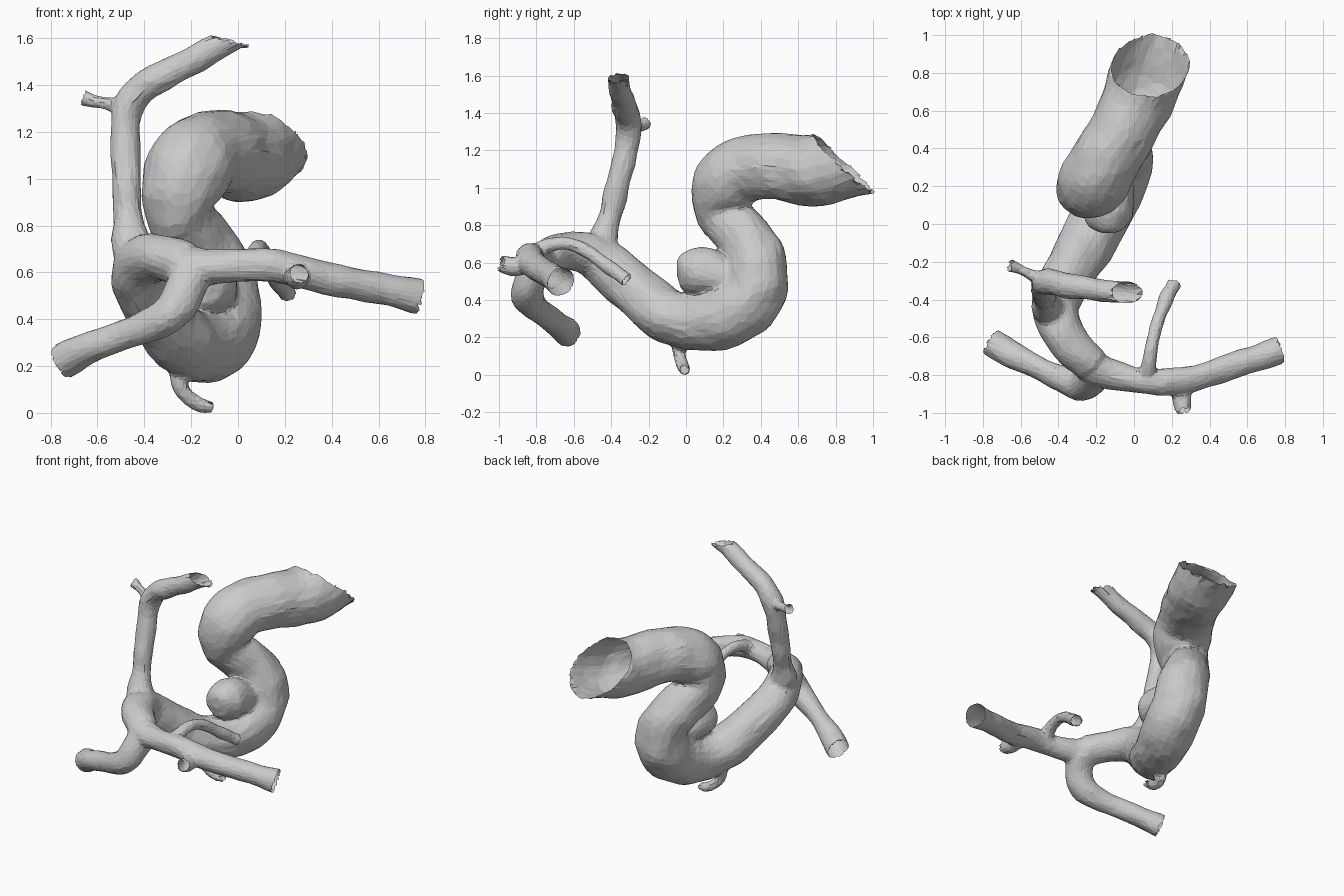
import bpy, bmesh, math, random
from mathutils import Vector, noise

if "Cube" in bpy.data.objects:
    bpy.data.objects.remove(bpy.data.objects["Cube"])

random.seed(4)
SIDES = 18
cuts = []          # (point, outward direction, reach) for every open vessel end
bm = bmesh.new()


def spline(pts, steps=6):
    """Catmull-Rom through (x, y, z, radius) points."""
    p = [Vector(q) for q in pts]
    p = [2 * p[0] - p[1]] + p + [2 * p[-1] - p[-2]]
    out = []
    for i in range(1, len(p) - 2):
        a, b, c, d = p[i - 1:i + 3]
        for s in range(steps):
            t = s / steps
            out.append(0.5 * (2 * b + (c - a) * t + (2 * a - 5 * b + 4 * c - d) * t * t
                              + (3 * b - a - 3 * c + d) * t ** 3))
    return out + [p[-2]]


def tube(pts, open_end=True):
    """Closed round tube along a path; its far end is opened later."""
    path = spline(pts)
    pos = [q.to_3d() for q in path]
    rings, side = [], None
    for i, c in enumerate(pos):
        d = (pos[min(i + 1, len(pos) - 1)] - pos[max(i - 1, 0)]).normalized()
        side = d.orthogonal() if side is None else side - d * side.dot(d)
        side.normalize()
        up = d.cross(side)
        r = path[i][3]
        rings.append([bm.verts.new(c + r * (math.cos(a) * side + math.sin(a) * up))
                      for a in (2 * math.pi * k / SIDES for k in range(SIDES))])
    for a, b in zip(rings, rings[1:]):
        for k in range(SIDES):
            n = (k + 1) % SIDES
            bm.faces.new((a[k], a[n], b[n], b[k]))
    bm.faces.new(rings[0][::-1])
    bm.faces.new(rings[-1])
    if open_end:
        cuts.append((pos[-1] - d * 0.015, d, path[-1][3] * 1.8))


# Wide S-shaped parent vessel, running from the slanted opening to the fork
tube([(0.21, 1.2, 1.25, .2), (0.115, 0.92, 1.17, .2), (0.035, 0.7, 1.1, .192),
      (-0.07, 0.48, 1.115, .178), (-0.17, 0.31, 1.1, .18), (-0.225, 0.21, 1.01, .183),
      (-0.255, 0.205, 0.87, .145), (-0.175, 0.315, 0.735, .148), (-0.095, 0.38, 0.6, .16),
      (-0.075, 0.36, 0.44, .172), (-0.1, 0.23, 0.325, .172), (-0.17, 0.06, 0.29, .155),
      (-0.25, -0.1, 0.325, .145), (-0.34, -0.25, 0.44, .135), (-0.41, -0.4, 0.57, .128),
      (-0.4, -0.52, 0.65, .115), (-0.33, -0.65, 0.665, .1), (-0.23, -0.75, 0.64, .095)], False)
cuts.append((Vector((0.08, 0.685, 1.29)), Vector((0.08, 0.68, 0.73)).normalized(), 0.75))

# Rounded pouch bulging from the lower bend
tube([(-0.1, 0.3, 0.5, .09), (-0.11, 0.2, 0.52, .11), (-0.13, 0.11, 0.55, .13),
      (-0.14, 0.04, 0.56, .125), (-0.14, -0.02, 0.57, .09), (-0.14, -0.05, 0.57, .04)], False)

# Long right-hand branch
tube([(-0.33, -0.65, 0.67, .09), (-0.2, -0.77, 0.63, .085), (0, -0.825, 0.635, .068),
      (0.2, -0.835, 0.625, .07), (0.4, -0.79, 0.575, .068), (0.6, -0.725, 0.535, .066),
      (0.785, -0.665, 0.495, .076)])
# Left-hand branch, dropping forwards then back
tube([(-0.2, -0.76, 0.62, .09), (-0.23, -0.83, 0.52, .086), (-0.29, -0.85, 0.43, .08),
      (-0.42, -0.805, 0.36, .067), (-0.58, -0.725, 0.305, .066), (-0.765, -0.62, 0.22, .078)])
# Upright branch that leans over at the top, cut off level
tube([(-0.4, -0.48, 0.6, .1), (-0.45, -0.45, 0.72, .085), (-0.47, -0.41, 0.85, .062),
      (-0.48, -0.35, 1.08, .062), (-0.475, -0.31, 1.28, .064), (-0.41, -0.315, 1.39, .066),
      (-0.25, -0.34, 1.475, .06), (-0.05, -0.365, 1.59, .06), (0.08, -0.375, 1.67, .06)], False)
cuts.append((Vector((-0.05, -0.37, 1.605)), Vector((0.25, 0, 0.97)).normalized(), 0.32))
# Small side twigs
tube([(-0.48, -0.3, 1.31, .035), (-0.55, -0.265, 1.325, .032), (-0.61, -0.235, 1.335, .03),
      (-0.675, -0.21, 1.355, .04)])
tube([(0.06, -0.81, 0.65, .045), (0.08, -0.73, 0.7, .036), (0.1, -0.62, 0.705, .033),
      (0.13, -0.5, 0.65, .036), (0.17, -0.4, 0.57, .038), (0.22, -0.3, 0.5, .036)])
tube([(0.24, -0.83, 0.61, .05), (0.25, -0.91, 0.585, .046), (0.255, -0.96, 0.59, .046),
      (0.265, -1.01, 0.605, .04)])
tube([(-0.25, -0.03, 0.2, .05), (-0.25, -0.04, 0.12, .038), (-0.21, -0.025, 0.068, .03),
      (-0.15, -0.01, 0.035, .028), (-0.09, -0.01, 0.03, .026)])

bmesh.ops.recalc_face_normals(bm, faces=bm.faces)
mesh = bpy.data.meshes.new("blood_vessel")
bm.to_mesh(mesh)
bm.free()
vessel = bpy.data.objects.new("blood_vessel", mesh)
bpy.context.collection.objects.link(vessel)

# Fuse all tubes into one skin, soften the joints, reduce to irregular facets
fuse = vessel.modifiers.new("fuse", 'REMESH')
fuse.mode = 'VOXEL'
fuse.voxel_size = 0.012
soft = vessel.modifiers.new("soften", 'SMOOTH')
soft.factor = 0.5
soft.iterations = 10
facet = vessel.modifiers.new("facet", 'DECIMATE')
facet.ratio = 0.08
graph = bpy.context.evaluated_depsgraph_get()
skin = bpy.data.meshes.new_from_object(vessel.evaluated_get(graph))
vessel.modifiers.clear()
vessel.data = skin

# Slightly lumpy vessel walls
bm = bmesh.new()
bm.from_mesh(skin)
bm.normal_update()
for v in bm.verts:
    v.co += v.normal * (0.002 + 0.012 * noise.noise(v.co * 8))

# Open the vessel ends, leaving slightly ragged rims
for point, d, reach in cuts:
    faces = [f for f in bm.faces if (f.calc_center_median() - point).length < reach]
    parts = set(faces)
    for f in faces:
        parts.update(f.edges)
        parts.update(f.verts)
    bmesh.ops.bisect_plane(bm, geom=list(parts), plane_co=point, plane_no=d, clear_outer=True)
    for v in bm.verts:
        if v.is_boundary and abs((v.co - point).dot(d)) < 0.001 and (v.co - point).length < reach:
            v.co -= d * random.uniform(0, 0.018)

# Rest on the floor, keep flat facets
low = min(v.co.z for v in bm.verts)
bmesh.ops.translate(bm, verts=bm.verts, vec=(0, 0, -low))
for f in bm.faces:
    f.smooth = False
bm.to_mesh(skin)
bm.free()
